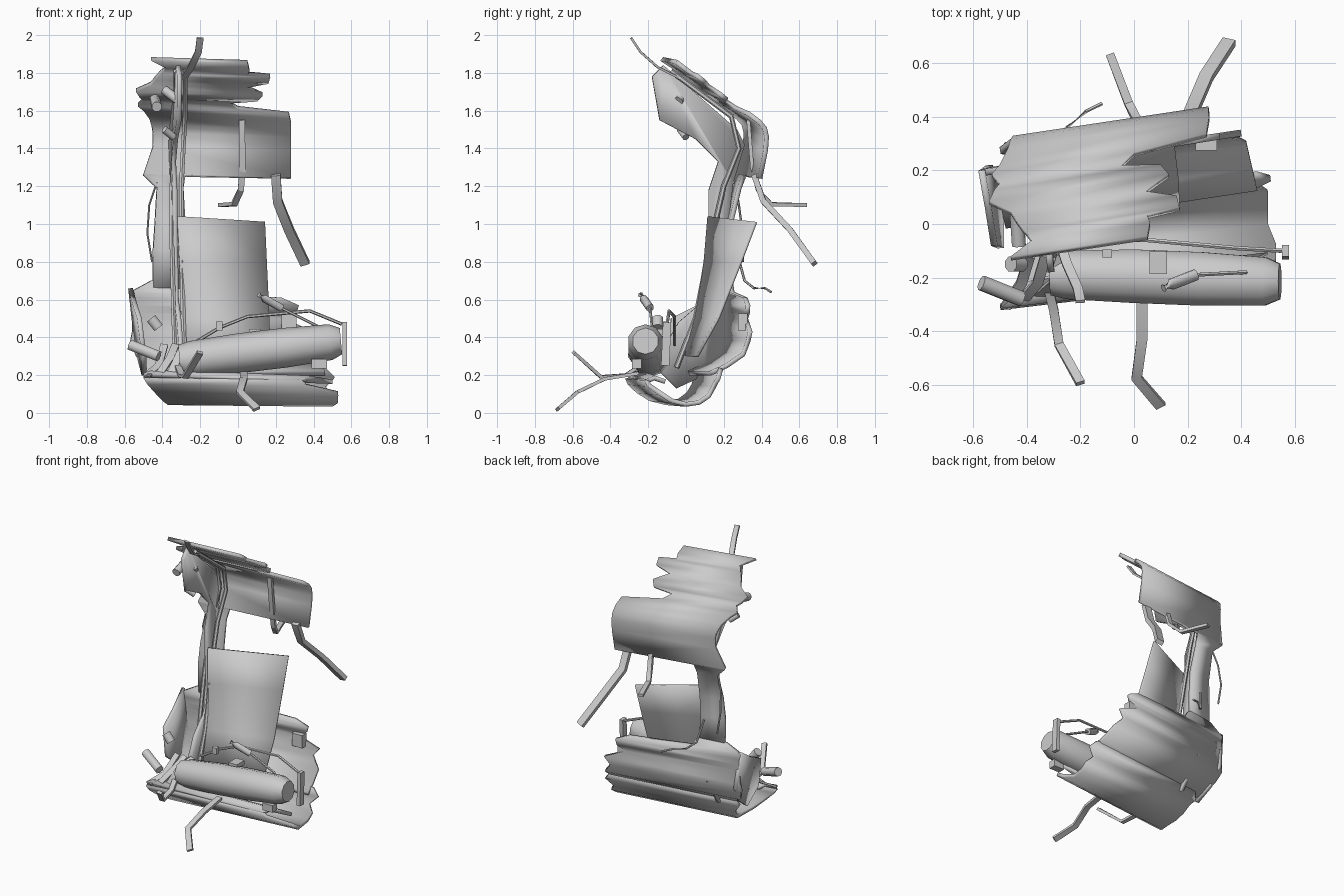
import bpy, bmesh, math
from mathutils import Vector


def finish(name, bm, thick=0, angle=35):
    bmesh.ops.recalc_face_normals(bm, faces=bm.faces)
    me = bpy.data.meshes.new(name)
    bm.to_mesh(me)
    bm.free()
    ob = bpy.data.objects.new(name, me)
    bpy.context.collection.objects.link(ob)
    bpy.ops.object.select_all(action='DESELECT')
    bpy.context.view_layer.objects.active = ob
    ob.select_set(True)
    bpy.ops.object.shade_smooth_by_angle(angle=math.radians(angle))
    if thick:
        m = ob.modifiers.new("thickness", 'SOLIDIFY')
        m.thickness, m.offset = thick, 0
    return ob


def torn_sheet(name, rows, ky=0.15, kz=-0.03, thick=0.025):
    """Sheet from rows (y, z, left x, right x), yawed by ky and rolled by kz."""
    bm = bmesh.new()
    grid = [[bm.verts.new((x, y + ky * x, z + kz * x)) for x in (l, r)]
            for y, z, l, r in rows]
    for a, b in zip(grid, grid[1:]):
        bm.faces.new((a[0], a[1], b[1], b[0]))
    return finish(name, bm, thick)


def side_plate(name, outline, x, yaw=-0.1, lean=0, thick=0.025):
    bm = bmesh.new()
    f = bm.faces.new([bm.verts.new((x + yaw * y + lean * z, y, z)) for y, z in outline])
    bm.normal_update()
    bmesh.ops.triangulate(bm, faces=[f], ngon_method='EAR_CLIP')
    return finish(name, bm, thick)


def bar(name, pts, w, h=None, n=8, scale=None):
    """Sweep an n-sided section (half sizes w, h) along a path."""
    h = h or w
    pts = [Vector(p) for p in pts]
    scale = scale or [1] * len(pts)
    bm = bmesh.new()
    rings = []
    for i, p in enumerate(pts):
        d = (pts[min(i + 1, len(pts) - 1)] - pts[max(i - 1, 0)]).normalized()
        ref = Vector((1, 0, 0)) if abs(d.x) < 0.8 else Vector((0, 1, 0))
        v = d.cross(ref).normalized()
        u = v.cross(d)
        k = scale[i] * (1.414 if n == 4 else 1)
        ang = [2 * math.pi * (j + 0.5) / n for j in range(n)]
        rings.append([bm.verts.new(p + u * (w * k * math.cos(a)) + v * (h * k * math.sin(a)))
                      for a in ang])
    for a, b in zip(rings, rings[1:]):
        for j in range(n):
            bm.faces.new((a[j], a[(j + 1) % n], b[(j + 1) % n], b[j]))
    bm.faces.new(rings[0])
    bm.faces.new(rings[-1])
    return finish(name, bm, 0, 50 if n > 4 else 30)


def block(name, loc, size):
    x, y, z = loc
    return bar(name, [(x, y, z - size[2] / 2), (x, y, z + size[2] / 2)],
               size[0] / 2, size[1] / 2, 4)


# Torn flat roof slope, bent over into the rear panel and the narrow corner column
slope = [(-.06, -.46, .05), (-.01, -.38, .06), (.02, -.40, .05), (.03, -.41, .17),
         (.075, -.44, .16), (.11, -.46, .04), (.16, -.54, .13), (.2, -.52, .10),
         (.22, -.50, -.05), (.26, -.53, .0), (.29, -.50, .27), (.345, -.47, .28)]
torn_sheet("roof_and_column", [(y, 1.86 - .765 * (y + .06), l, r) for y, l, r in slope] + [
    (.375, 1.515, -.46, .28), (.385, 1.47, -.45, .28), (.38, 1.40, -.45, .28),
    (.35, 1.25, -.50, .28), (.348, 1.245, -.50, -.28), (.325, 1.18, -.43, -.29),
    (.28, 1.0, -.44, -.28), (.27, .85, -.45, -.28), (.275, .65, -.45, -.27)])

# Rear hull wall with a ragged right edge
torn_sheet("rear_hull_wall", [
    (.275, .70, -.46, -.26), (.277, .64, -.57, -.22), (.279, .61, -.56, .23),
    (.28, .57, -.56, .32), (.28, .53, -.56, .31), (.28, .50, -.56, .24),
    (.28, .43, -.56, .40), (.275, .38, -.57, .36), (.24, .31, -.54, .42),
    (.15, .25, -.50, .44), (.06, .21, -.48, .46)], kz=0)

# Bottom hull trough with front lip
torn_sheet("bottom_hull", [
    (.13, .24, -.44, .46), (.11, .19, -.46, .51), (.09, .14, -.42, .46), (.06, .095, -.40, .50),
    (.01, .06, -.38, .50), (-.06, .05, -.37, .50), (-.14, .07, -.40, .53),
    (-.20, .11, -.44, .53), (-.24, .15, -.48, .36), (-.25, .18, -.50, .34)],
    ky=.12, kz=-.01)
torn_sheet("front_lip", [(-.25, .18, -.50, .34), (-.21, .20, -.44, .37),
                         (-.17, .185, -.42, .50)], ky=.12, kz=-.04)

# Inner side wall from roof to floor
side_plate("inner_side_wall", [
    (-.18, 1.78), (-.14, 1.55), (.05, 1.45), (.17, 1.33), (.12, 1.18), (.12, .9),
    (.1, .6), (-.04, .48), (-.17, .25), (-.05, .13), (.1, .2), (.24, .4), (.23, .6),
    (.21, .9), (.25, 1.22), (.31, 1.42), (.27, 1.5), (-.12, 1.84)], -.31, -.1, -.01)

# Outer lower side wall
side_plate("outer_side_wall", [
    (-.08, .5), (.06, .57), (.2, .66), (.22, .4), (.15, .28), (.04, .2), (-.09, .3)],
    -.47, -.1, -.12)

# Leaning seat back, twisted towards the right
bm = bmesh.new()
left = [(-.32, .12, 1.04), (-.31, .1, .8), (-.29, .05, .5), (-.27, 0, .3)]
right = [(.14, .37, 1.01), (.15, .29, .8), (.165, .17, .5), (.17, .06, .3)]
grid = [[bm.verts.new(Vector(a).lerp(Vector(b), t)) for t in (0, .5, 1)]
        for a, b in zip(left, right)]
for a, b in zip(grid, grid[1:]):
    for j in (0, 1):
        bm.faces.new((a[j], a[j + 1], b[j + 1], b[j]))
finish("seat_back", bm, .015)

# Rolled cushion and its cap
bar("seat_cushion", [(-.31, -.19, .28), (-.25, -.19, .285), (0, -.195, .315), (.25, -.205, .345),
                     (.49, -.215, .375), (.545, -.215, .38)], .1, n=10,
    scale=[.8, .95, 1.05, 1.05, .95, .7])

# Guard rail and grip handle over the cushion
bar("guard_rail", [(-.25, -.06, .36), (-.1, -.06, .45), (.05, -.06, .51), (.38, -.09, .54),
                   (.55, -.1, .47)], .009, n=6)
bar("rail_end", [(.565, -.1, .48), (.565, -.11, .25)], .013, .022, 4)
bar("grip_handle", [(.11, -.24, .625), (.14, -.225, .605), (.23, -.19, .555)], .022,
    scale=[.7, 1, 1])
bar("grip_rod", [(.23, -.19, .555), (.42, -.18, .46)], .008, n=6)
block("cushion_buckle", (.09, -.145, .43), (.065, .085, .03))
block("rail_clamp", (-.1, -.11, .46), (.035, .03, .045))
block("floor_bracket", (.43, -.26, .26), (.08, .05, .05))

# Bent flat struts: (name, path, half width, half depth)
for name, path, w, h in [
    ("roof_strut", [(-.2, -.29, 1.985), (-.21, -.24, 1.91), (-.25, -.15, 1.83),
                    (-.29, -.03, 1.77)], .018, .006),
    ("front_strut", [(.1, -.68, .02), (.01, -.575, .11), (.03, -.43, .18),
                     (.03, -.25, .21)], .02, .009),
    ("left_front_strut", [(-.2, -.595, .32), (-.28, -.45, .19), (-.3, -.32, .2),
                          (-.33, -.2, .28)], .017, .009),
    ("rear_strut", [(.2, .36, 1.26), (.21, .41, 1.12), (.27, .55, .97),
                    (.355, .68, .79)], .025, .015),
    ("rear_hook_strut", [(.02, .33, 1.55), (.025, .35, 1.3), (.015, .38, 1.18),
                         (-.02, .45, 1.105), (-.09, .635, 1.1)], .016, .01)]:
    bar(name, path, w, h, 4)

# Conduits running down the column
for i, dx in enumerate((0, .05)):
    bar(f"conduit_{i + 1}", [(-.33 + dx, -.08, 1.81), (-.33 + dx, .24, 1.57),
        (-.34 + dx, .28, 1.4), (-.35 + dx, .2, 1.2), (-.35 + dx, .13, .9),
        (-.34 + dx, .05, .5), (-.33 + dx, -.05, .24)], .014, n=6)

# Loose cables
bar("side_cable", [(-.43, .26, 1.22), (-.47, .28, 1.1), (-.48, .3, .95), (-.455, .3, .8)],
    .006, n=6)
bar("rear_cable", [(-.33, .27, .85), (-.3, .31, .7), (-.25, .36, .66), (-.18, .42, .66),
                   (-.12, .45, .64)], .007, n=6)

# Small broken handles on the left side
for i, (a, b, r) in enumerate([((-.57, -.22, .36), (-.42, -.28, .3), .03),
                               ((-.43, -.08, 1.62), (-.44, .07, 1.66), .028),
                               ((-.39, 0, 1.71), (-.31, -.04, 1.65), .025),
                               ((-.39, -.03, 1.5), (-.34, 0, 1.46), .02),
                               ((-.46, -.15, .5), (-.42, -.15, .45), .03)]):
    bar(f"broken_handle_{i + 1}", [a, b], r, n=8)

# Crumpled panels near the front left corner
for i in range(3):
    x = -.48 + .06 * i
    bar(f"torn_flap_{i + 1}", [(x, -.31 + .02 * i, .2), (x + .06, -.22, .25 + .04 * i),
                               (x + .09, -.12, .36)], .02, .007, 4)

# Ragged stub at the rear right edge
block("torn_stub", (.27, .3, .48), (.08, .05, .09))
